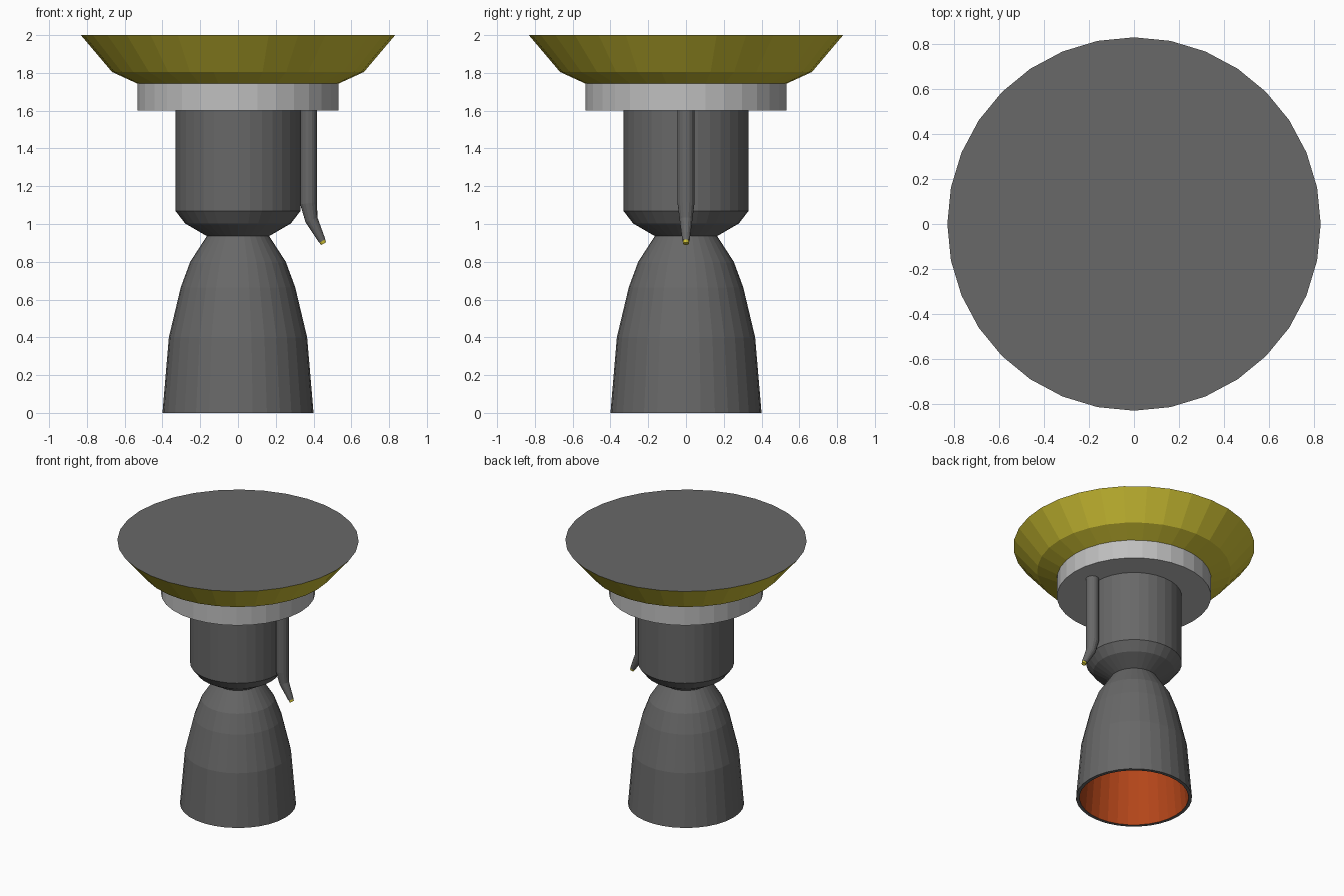
import bpy, bmesh, math
from mathutils import Vector, Matrix

if "Cube" in bpy.data.objects:
    bpy.data.objects.remove(bpy.data.objects["Cube"])


def material(name, rgb):
    m = bpy.data.materials.new(name)
    m.diffuse_color = (*rgb, 1.0)
    m.use_nodes = True
    m.node_tree.nodes["Principled BSDF"].inputs["Base Color"].default_value = m.diffuse_color
    return m


dark = material("dark_grey", (0.138, 0.138, 0.138))
light = material("light_grey", (0.52, 0.52, 0.52))
yellow = material("yellow", (0.63, 0.54, 0.035))
orange = material("burnt_orange", (0.45, 0.06, 0.01))


def tube(name, rings, sides, mats, bands=None):
    """Loft circles (centre, radius, tilt about y) into a closed flat-faced solid.
    bands gives a material index per strip, then for the first and last cap."""
    bm = bmesh.new()
    loops = []
    for centre, r, tilt in rings:
        rot = Matrix.Rotation(tilt, 3, 'Y')
        loops.append([bm.verts.new(Vector(centre) + rot @ Vector(
            (r * math.cos(2 * math.pi * i / sides),
             r * math.sin(2 * math.pi * i / sides), 0))) for i in range(sides)])
    bands = bands or [0] * (len(rings) + 1)
    for k, (a, b) in enumerate(zip(loops, loops[1:])):
        for i in range(sides):
            j = (i + 1) % sides
            bm.faces.new((a[i], a[j], b[j], b[i])).material_index = bands[k]
    bm.faces.new(loops[0]).material_index = bands[-2]
    bm.faces.new(loops[-1]).material_index = bands[-1]
    bmesh.ops.recalc_face_normals(bm, faces=bm.faces)
    me = bpy.data.meshes.new(name)
    bm.to_mesh(me)
    bm.free()
    for m in mats:
        me.materials.append(m)
    ob = bpy.data.objects.new(name, me)
    bpy.context.collection.objects.link(ob)
    return ob


def lathe(name, profile, mats, bands=None):
    return tube(name, [((0, 0, z), r, 0) for r, z in profile], 32, mats, bands)


# Flared tank adapter: yellow sides, grey top
lathe("tank_adapter", [(0.532, 1.743), (0.667, 1.805), (0.832, 2.0)],
      [yellow, dark], [0, 0, 0, 1])

# Mounting ring
lathe("mounting_ring", [(0.532, 1.602), (0.532, 1.743)], [light])

# Combustion chamber
lathe("combustion_chamber",
      [(0.165, 0.936), (0.28, 1.003), (0.33, 1.068), (0.33, 1.602)], [dark])

# Hollow bell nozzle with orange lining
outer = [(0.165, 0.936), (0.253, 0.80), (0.303, 0.665), (0.366, 0.40), (0.40, 0.0)]
inner = [(r - 0.024, z) for r, z in reversed(outer[1:])] + [(0.145, 0.925)]
lathe("bell_nozzle", outer + inner, [dark, orange],
      [0] * len(outer) + [1] * (len(inner) - 1) + [0, 1])

# Turbine exhaust pipe, bent outward, with a small yellow tip
tube("exhaust_pipe",
     [((0.374, 0, 1.602), 0.045, 0), ((0.374, 0, 1.11), 0.045, -0.12),
      ((0.389, 0, 1.022), 0.034, -0.4), ((0.446, 0, 0.910), 0.019, -0.5)],
     16, [dark])
tube("exhaust_tip",
     [((0.446, 0, 0.910), 0.017, -0.5), ((0.453, 0, 0.896), 0.015, -0.5)],
     16, [yellow])
